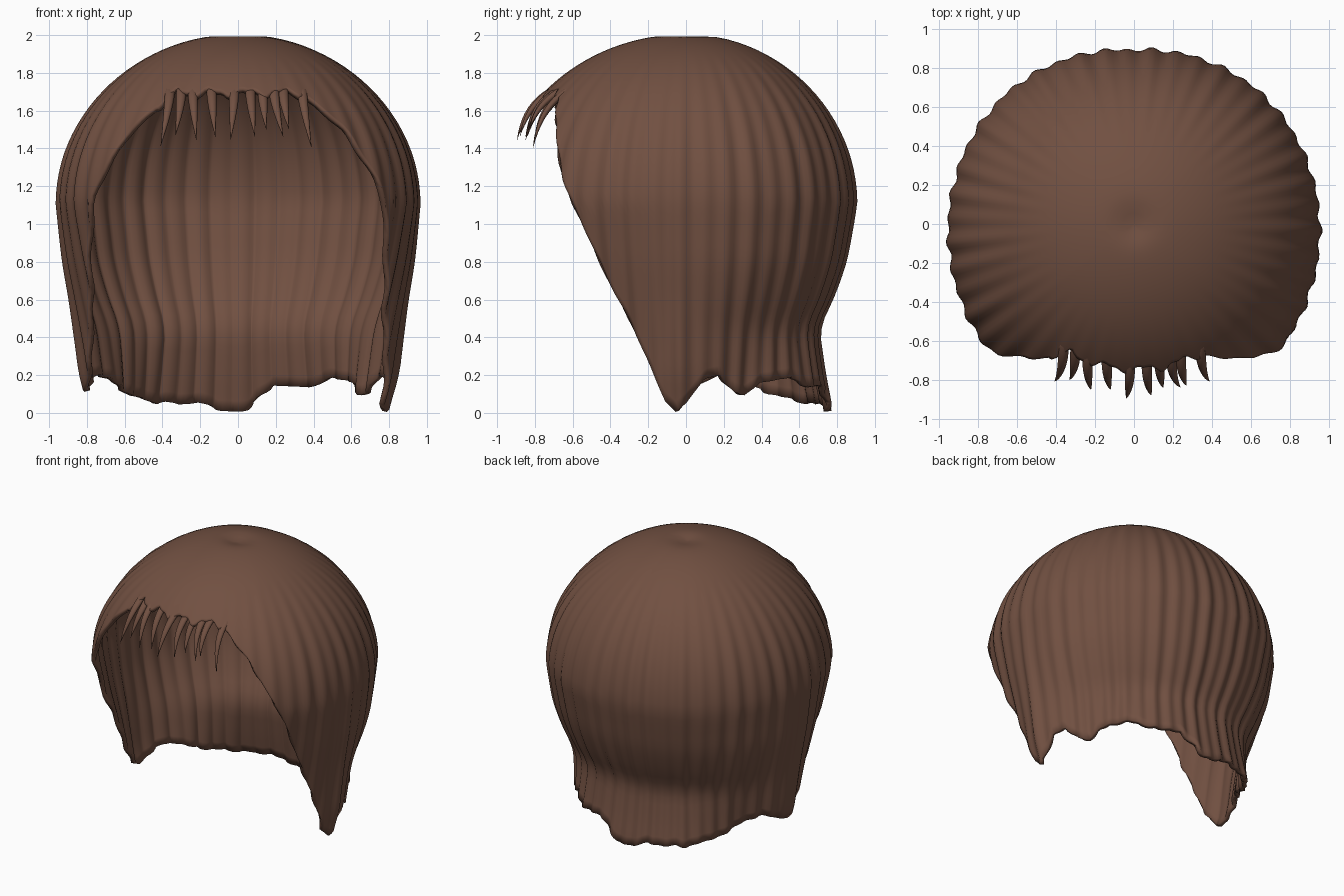
import bpy, bmesh, math
from mathutils import Vector

if "Cube" in bpy.data.objects:
    bpy.data.objects.remove(bpy.data.objects["Cube"])

brown = bpy.data.materials.new("brown hair")
brown.diffuse_color = (0.165, 0.08, 0.053, 1)
brown.use_nodes = True
brown.node_tree.nodes["Principled BSDF"].inputs["Base Color"].default_value = brown.diffuse_color


def lerp_table(table, v):
    """Piecewise interpolation through (position, value) pairs."""
    if v <= table[0][0]:
        return table[0][1]
    for (a, p), (b, q) in zip(table, table[1:]):
        if v <= b:
            t = (v - a) / (b - a)
            return p + (q - p) * t
    return table[-1][1]


def make_object(name, bm):
    bmesh.ops.recalc_face_normals(bm, faces=bm.faces)
    for f in bm.faces:
        f.smooth = True
    mesh = bpy.data.meshes.new(name)
    bm.to_mesh(mesh)
    bm.free()
    mesh.materials.append(brown)
    obj = bpy.data.objects.new(name, mesh)
    bpy.context.collection.objects.link(obj)
    return obj


# Angles are measured in degrees from the front, positive to the right
EQUATOR = [(0, 1.0), (52, 0.99), (70, 0.97), (90, 0.955), (135, 0.94), (180, 0.895)]
# Lower profiles: radius factor by height, at the temple, ear, neck side and nape
TEMPLE = [(0, .76), (.3, .79), (.6, .88), (.8, .935), (1.1, 1)]
EAR = [(0, .82), (.2, .885), (.4, .91), (.6, .935), (.8, .97), (1.1, 1)]
NECK = [(0, .76), (.2, .78), (.45, .82), (.6, .89), (.8, .96), (1.1, 1)]
NAPE = [(0, .86), (.2, .815), (.45, .775), (.6, .86), (.8, .94), (1.1, 1)]
# Hem height around the face opening and along the ragged bottom
FACE = [(0, 1.70), (27, 1.70), (40, 1.5), (52, 1.13), (62, .72), (75, .3)]
HEM_RIGHT = FACE + [(82, .06), (86, .005), (90, .05), (97, .18), (103, .2), (110, .11),
                    (115, .09), (122, .16), (138, .19), (148, .14), (165, .15),
                    (172, .08), (177, .015), (180, .01)]
HEM_LEFT = FACE + [(83, .14), (87, .11), (92, .13), (103, .2), (112, .18), (127, .1),
                   (138, .08), (145, .05), (150, .065), (156, .05), (165, .06),
                   (173, .015), (180, .01)]


def lower_factor(d, z):
    return lerp_table([(60, lerp_table(TEMPLE, z)), (88, lerp_table(EAR, z)),
                       (115, lerp_table(NECK, z)), (145, lerp_table(NAPE, z))], d)


def hem(deg):
    d = abs(deg)
    z = lerp_table(HEM_RIGHT if deg > 0 else HEM_LEFT, d)
    if d < 32:
        z += 0.018 * math.sin(deg * 0.42) + 0.008 * math.sin(deg * 0.9 + 1)
    return z


EQ_Z, CAP_H = 1.1, 0.905


def shell_point(deg, t):
    """Point on the outer hair surface, t runs from crown to hem."""
    d, a, zb = abs(deg), math.radians(deg), hem(deg)
    quarter = CAP_H * math.pi / 2
    if zb > EQ_Z:
        length = CAP_H * math.acos(min(1, (zb - EQ_Z) / CAP_H))
    else:
        length = quarter + EQ_Z - zb
    s = t * length
    r = lerp_table(EQUATOR, d)
    if s < quarter:
        phi = s / CAP_H
        r *= math.sin(phi)
        z = EQ_Z + CAP_H * math.cos(phi)
    else:
        z = EQ_Z - (s - quarter)
        # average over height to soften the profile
        r *= sum(lower_factor(d, max(0, z + k)) for k in (-.06, -.02, .02, .06)) / 4
    # combed ripples, fading out at crown and brow
    fade = min(1, max(0, (s - 0.45) / 0.7)) * min(1, .25 + d / 70)
    r += fade * (0.008 * math.sin(46 * a) + 0.004 * math.sin(29 * a + 1))
    z -= 0.03 * math.exp(-(r / 0.09) ** 2)
    return Vector((r * math.sin(a), -r * math.cos(a), z))


# Hair shell
COLS, ROWS = 270, 44
bm = bmesh.new()
crown = bm.verts.new(shell_point(0, 0))
rings = [[bm.verts.new(shell_point(-180 + 360 * (i + .5) / COLS, j / ROWS))
          for i in range(COLS)] for j in range(1, ROWS + 1)]
for i in range(COLS):
    k = (i + 1) % COLS
    bm.faces.new((crown, rings[0][i], rings[0][k]))
    for upper, lower in zip(rings, rings[1:]):
        bm.faces.new((upper[i], lower[i], lower[k], upper[k]))
shell = make_object("hair_shell", bm)
solid = shell.modifiers.new("thickness", "SOLIDIFY")
solid.thickness = 0.03
solid.offset = -1
bpy.context.view_layer.objects.active = shell
shell.select_set(True)
bpy.ops.object.shade_smooth_by_angle(angle=math.radians(50))


# Fringe strands: tapered locks curving forward and down
def strand(name, x0, x1, y1, z1):
    bm = bmesh.new()
    sides, steps = 8, 10
    root = Vector((x0, -math.sqrt(0.71 ** 2 - x0 ** 2) + .02, 1.715))
    tip = Vector((x1, y1, z1))
    bend = Vector((x0, y1 + 0.04, 1.64))
    loops = []
    for j in range(steps):
        t = j / steps
        c = root * (1 - t) ** 2 + bend * 2 * t * (1 - t) + tip * t * t
        tan = ((bend - root) * (1 - t) + (tip - bend) * t).normalized()
        side = Vector((1, 0, 0))
        out = side.cross(tan).normalized()
        w = 0.027 * (1 - t ** 2.2)
        loops.append([bm.verts.new(c + side * w * math.cos(q) + out * w * .7 * math.sin(q))
                      for q in (math.tau * i / sides for i in range(sides))])
    end = bm.verts.new(tip)
    bm.faces.new(loops[0])
    for i in range(sides):
        k = (i + 1) % sides
        for u, v in zip(loops, loops[1:]):
            bm.faces.new((u[i], v[i], v[k], u[k]))
        bm.faces.new((loops[-1][i], end, loops[-1][k]))
    make_object(name, bm)


STRANDS = [(-.36, -.41, -.81, 1.41), (-.30, -.33, -.80, 1.47), (-.24, -.22, -.85, 1.44),
           (-.14, -.12, -.85, 1.46), (-.02, -.04, -.895, 1.44), (.065, .09, -.88, 1.46),
           (.13, .15, -.84, 1.50), (.19, .24, -.84, 1.46), (.24, .27, -.83, 1.50),
           (.34, .39, -.81, 1.40)]
for n, args in enumerate(STRANDS):
    strand(f"fringe_strand_{n + 1}", *args)
